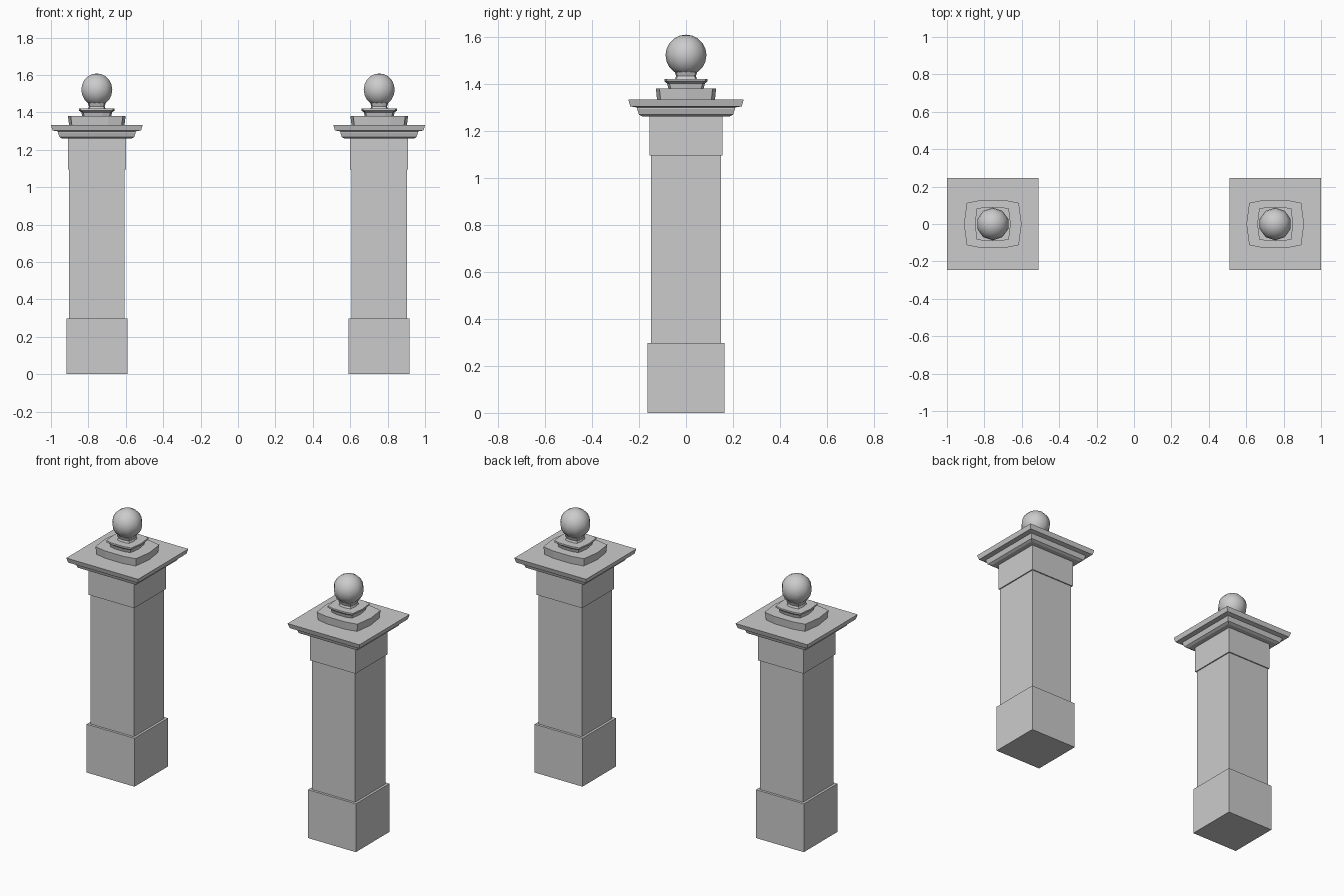
import bpy, bmesh, math

if "Cube" in bpy.data.objects:
    bpy.data.objects.remove(bpy.data.objects["Cube"])

PX = 0.755  # pillar centre offset


def outline(hx, hy, bulge):
    """Rectangle whose sides bow outwards: corner, then two points per side."""
    if not bulge:
        return [(-hx, -hy), (hx, -hy), (hx, hy), (-hx, hy)]
    b = bulge
    return [(-hx, -hy), (-hx * .45, -hy - b), (hx * .45, -hy - b), (hx, -hy),
            (hx + b, 0), (hx, hy), (hx * .45, hy + b), (-hx * .45, hy + b),
            (-hx, hy), (-hx - b, 0)]


def loft(name, x, levels, bulge=0):
    """Closed stack of outlines; levels are (half_x, half_y, z)."""
    bm = bmesh.new()
    rings = [[bm.verts.new((px + x, py, z)) for px, py in outline(hx, hy, bulge)]
             for hx, hy, z in levels]
    n = len(rings[0])
    for a, b in zip(rings, rings[1:]):
        for i in range(n):
            j = (i + 1) % n
            bm.faces.new((a[i], a[j], b[j], b[i]))
    bm.faces.new(rings[0][::-1])
    bm.faces.new(rings[-1])
    me = bpy.data.meshes.new(name)
    bm.to_mesh(me)
    bm.free()
    ob = bpy.data.objects.new(name, me)
    bpy.context.collection.objects.link(ob)


def square(*levels):
    return [(h, h, z) for h, z in levels]


for side, x in (("left", -PX), ("right", PX)):
    # square masonry
    loft(side + "_base", x, square((.163, 0), (.163, .298)))
    loft(side + "_shaft", x, square((.148, .298), (.148, 1.095)))
    loft(side + "_collar", x, square((.155, 1.095), (.155, 1.26)))
    # stepped cap
    loft(side + "_cap", x, square((.185, 1.26), (.2, 1.268), (.208, 1.292),
                                  (.208, 1.298), (.237, 1.303), (.245, 1.332)))
    # bowed plinths under the ball
    loft(side + "_plinth", x, [(.133, .108, 1.33), (.139, .113, 1.38)], .015)
    loft(side + "_step", x, [(.068, .065, 1.38), (.072, .07, 1.4),
                             (.086, .082, 1.41), (.086, .082, 1.42)], .01)
    loft(side + "_neck", x, [(.04, .04, 1.42), (.036, .036, 1.432), (.042, .042, 1.45)], .006)
    # ball finial
    bpy.ops.mesh.primitive_uv_sphere_add(segments=10, ring_count=10, radius=.087,
                                         location=(x, 0, 1.521))
    bpy.context.object.name = side + "_ball"
    bpy.ops.object.shade_smooth()
